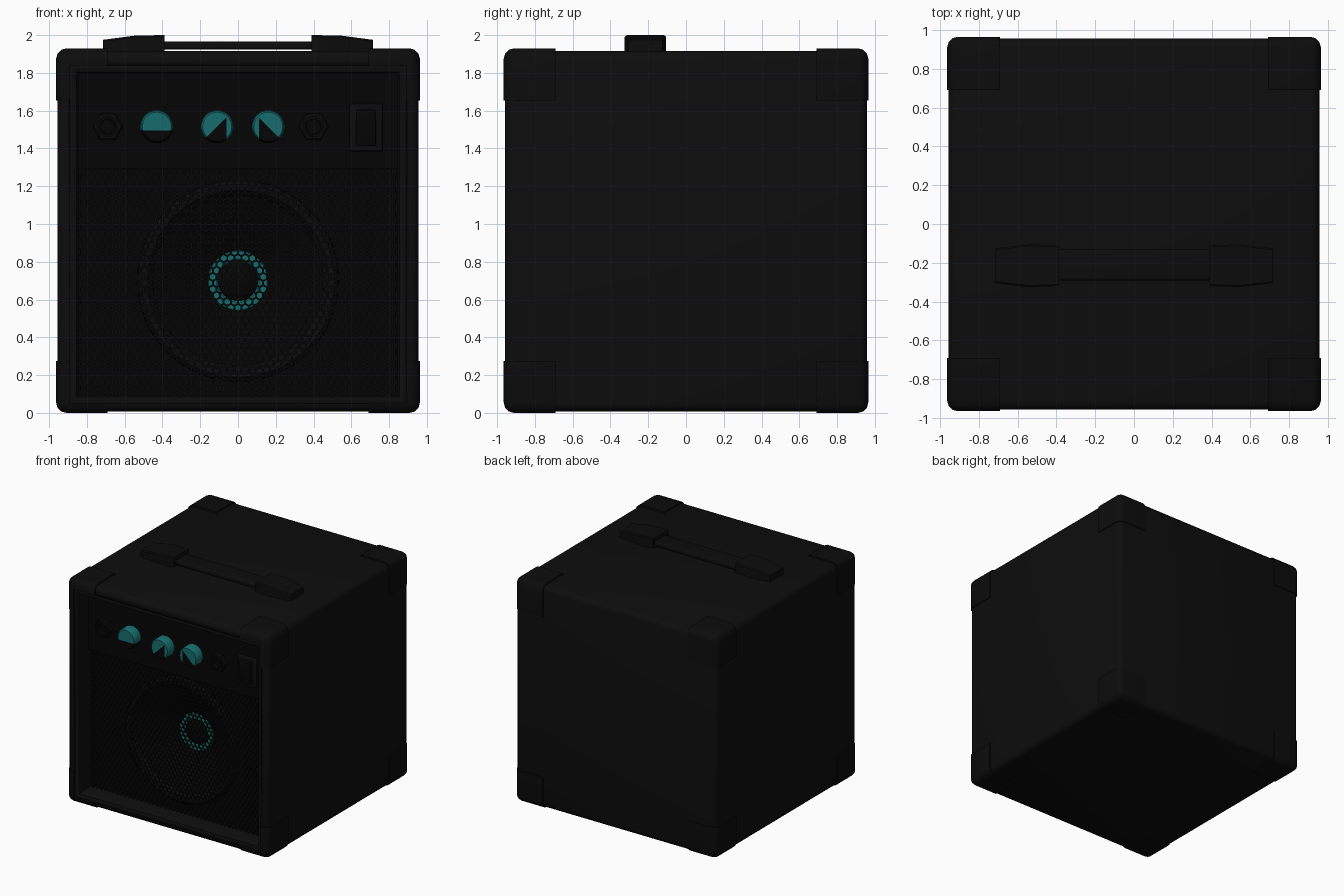
import bpy, bmesh, math
from mathutils import Vector

if "Cube" in bpy.data.objects:
    bpy.data.objects.remove(bpy.data.objects["Cube"])


def mat(name, r, g, b):
    m = bpy.data.materials.new(name)
    m.diffuse_color = (r, g, b, 1)
    m.use_nodes = True
    m.node_tree.nodes["Principled BSDF"].inputs["Base Color"].default_value = m.diffuse_color
    return m


VINYL = mat("vinyl_black", .004, .004, .004)
PLASTIC = mat("plastic_black", .0035, .0035, .0035)
PANEL = mat("panel_black", .0015, .0015, .0015)
GRILLE = mat("grille_black", .0025, .0025, .0025)
TEAL = mat("teal", .008, .15, .15)


def finish(bm, name, *mats, smooth=True):
    bmesh.ops.recalc_face_normals(bm, faces=bm.faces[:])
    me = bpy.data.meshes.new(name)
    bm.to_mesh(me)
    bm.free()
    ob = bpy.data.objects.new(name, me)
    bpy.context.collection.objects.link(ob)
    for m in mats:
        me.materials.append(m)
    bpy.ops.object.select_all(action='DESELECT')
    bpy.context.view_layer.objects.active = ob
    ob.select_set(True)
    if smooth:
        bpy.ops.object.shade_smooth_by_angle(angle=math.radians(35))
    return ob


def box(name, lo, hi, m, bevel=0, outer=None, seg=3):
    """Box from lo to hi; outer = only bevel the edges meeting that corner."""
    bm = bmesh.new()
    bmesh.ops.create_cube(bm, size=1)
    lo, hi = Vector(lo), Vector(hi)
    for v in bm.verts:
        v.co = Vector([(lo[i] + hi[i]) / 2 + v.co[i] * (hi[i] - lo[i]) for i in range(3)])
    if bevel:
        es = [e for e in bm.edges if outer is None
              or any((v.co - Vector(outer)).length < 1e-4 for v in e.verts)]
        bmesh.ops.bevel(bm, geom=es, offset=bevel, segments=seg, profile=.5, affect='EDGES')
    return finish(bm, name, m)


def lathe(name, profile, cx, cz, m, n=48, phase=0):
    """Revolve (radius, y) points about the y axis through cx, cz."""
    bm = bmesh.new()
    loops = []
    for r, y in profile:
        loops.append([bm.verts.new((cx + r * math.cos(phase + 2 * math.pi * i / n), y,
                                    cz + r * math.sin(phase + 2 * math.pi * i / n))) for i in range(n)])
    for a, b in zip(loops, loops[1:]):
        for i in range(n):
            bm.faces.new((a[i], a[i - 1], b[i - 1], b[i]))
    bmesh.ops.remove_doubles(bm, verts=bm.verts[:], dist=1e-5)
    return finish(bm, name, m)


def cut(ob, cutter):
    md = ob.modifiers.new("opening", 'BOOLEAN')
    md.operation, md.object, md.solver = 'DIFFERENCE', cutter, 'EXACT'
    bpy.context.view_layer.objects.active = ob
    bpy.ops.object.modifier_apply(modifier=md.name)


# Cabinet and corner guards, with the front opening cut out
cutter = box("opening_cutter", (-.89, -1.2, .05), (.89, -.45, 1.84), VINYL)
cutter.hide_render = True
cut(box("cabinet", (-.955, -.957, .008), (.955, .957, 1.917), VINYL, .045), cutter)
for sx in (-1, 1):
    for sy in (-1, 1):
        for top in (0, 1):
            o = Vector((sx * .963, sy * .965, 1.93 * top))
            i = Vector((sx * .69, sy * .69, 1.655 if top else .275))
            lo = [min(a, b) for a, b in zip(o, i)]
            hi = [max(a, b) for a, b in zip(o, i)]
            g = box("corner_guard", lo, hi, PLASTIC, .055, o)
            if sy < 0:
                cut(g, cutter)
bpy.data.objects.remove(cutter)

# Stepped trim lining the opening
bm = bmesh.new()
loops = []
for d, y in ((0, -.945), (.015, -.952), (.035, -.945), (.045, -.925), (.045, -.74)):
    x, z0, z1 = .89 - d, .05 + d, 1.84 - d
    loops.append([bm.verts.new(p) for p in ((-x, y, z0), (x, y, z0), (x, y, z1), (-x, y, z1))])
for a, b in zip(loops, loops[1:]):
    for i in range(4):
        bm.faces.new((a[i - 1], a[i], b[i], b[i - 1]))
finish(bm, "opening_trim", VINYL)

# Control panel
box("control_panel", (-.848, -.83, 1.29), (.848, -.72, 1.80), PANEL)

# Knobs: teal, with the faces inside every cutting plane left dark
KNOBS = (
    (-.43, [((0, -.02), (0, -1))]),
    (-.11, [((0, 0), (1, -1)), ((.05, 0), (-1, 0))]),
    (.16, [((0, 0), (-1, -1)), ((-.05, 0), (1, 0))]),
)
for kx, planes in KNOBS:
    c = Vector((kx, 0, 1.515))
    bm = bmesh.new()
    n = 32
    rings = [[bm.verts.new((kx + r * math.cos(2 * math.pi * i / n), y,
                            c.z + r * math.sin(2 * math.pi * i / n))) for i in range(n)]
             for r, y in ((.087, -.825), (.085, -.9), (.077, -.912))]
    for a, b in zip(rings, rings[1:]):
        for i in range(n):
            bm.faces.new((a[i], a[i - 1], b[i - 1], b[i]))
    bm.faces.new(rings[-1])
    cuts = [(c + Vector((p[0], 0, p[1])), Vector((q[0], 0, q[1]))) for p, q in planes]
    for co, no in cuts:
        bmesh.ops.bisect_plane(bm, geom=bm.verts[:] + bm.edges[:] + bm.faces[:],
                               plane_co=co, plane_no=no)
    for f in bm.faces:
        m = f.calc_center_median()
        f.material_index = int(all((m - co).dot(no) > 0 for co, no in cuts))
    finish(bm, "knob", TEAL, PANEL)

# Jack sockets: hex nut, collar and dark hole
for jx in (-.69, .40):
    lathe("jack_nut", [(.08, -.825), (.08, -.85), (.072, -.858), (.05, -.858)], jx, 1.515, PLASTIC, 6)
    lathe("jack_collar", [(.056, -.85), (.056, -.875), (.04, -.875), (.038, -.835), (0, -.835)],
          jx, 1.515, PANEL, 24)

# Power switch
box("switch_frame", (.59, -.85, 1.385), (.765, -.825, 1.635), PLASTIC, .008)
sw = box("switch_rocker", (.625, -.87, 1.415), (.73, -.84, 1.605), PANEL, .006)
for v in sw.data.vertices:  # tilt the rocker
    if v.co.y < -.855 and v.co.z > 1.5:
        v.co.y -= .02

# Speaker baffle with a round hole
SZ = .70
bm = bmesh.new()
n = 64
inner, outer = [], []
for i in range(n):
    c, s = math.cos(2 * math.pi * i / n), math.sin(2 * math.pi * i / n)
    k = max(abs(c), abs(s))
    inner.append(bm.verts.new((.48 * c, -.75, SZ + .48 * s)))
    outer.append(bm.verts.new((.848 * c / k, -.75, .69 + .605 * s / k)))
for i in range(n):
    bm.faces.new((inner[i - 1], inner[i], outer[i], outer[i - 1]))
finish(bm, "speaker_baffle", PANEL)

# Speaker: rolled surround, cone, teal ring and dust cap
lathe("speaker_surround", [(.535, -.75), (.53, -.775), (.51, -.79), (.48, -.785), (.46, -.765),
                           (.45, -.74)], 0, SZ, PLASTIC, 64)
lathe("speaker_cone", [(.48, -.75), (.45, -.74), (.3, -.65), (.155, -.56)], 0, SZ, PANEL, 64)
lathe("speaker_ring", [(.165, -.555), (.155, -.57), (.115, -.57), (.105, -.555)], 0, SZ, TEAL)
lathe("dust_cap", [(.108, -.555), (.09, -.575), (.05, -.592), (0, -.6)], 0, SZ, PANEL)

# Hexagonal mesh grille: every cell is a ring of six quads
bm = bmesh.new()
pitch = .038
R = pitch / math.sqrt(3)
x_max, z_min, z_max = .845, .095, 1.29
for row in range(int((z_max - z_min) / (1.5 * R)) + 1):
    cz = z_min + row * 1.5 * R
    for col in range(-22, 23):
        cx = (col + .5 * (row % 2)) * pitch
        if abs(cx) > x_max:
            continue
        rings = []
        for r in (R, R * .74):
            rings.append([bm.verts.new((
                max(-x_max, min(x_max, cx + r * math.sin(k * math.pi / 3))), -.80,
                max(z_min, min(z_max, cz + r * math.cos(k * math.pi / 3))))) for k in range(6)])
        a, b = rings
        for k in range(6):
            bm.faces.new((a[k - 1], a[k], b[k], b[k - 1]))
bmesh.ops.remove_doubles(bm, verts=bm.verts[:], dist=.0005)
bmesh.ops.dissolve_degenerate(bm, edges=bm.edges[:], dist=1e-5)
gr = finish(bm, "mesh_grille", GRILLE, smooth=False)
md = gr.modifiers.new("thickness", 'SOLIDIFY')
md.thickness, md.offset = .008, 0

# Carry handle: strap and two tapered end caps
box("handle_strap", (-.45, -.29, 1.925), (.45, -.13, 1.966), PLASTIC, .012)
for sx in (-1, 1):
    bm = bmesh.new()
    secs = []
    for x, w, top in ((.715, .09, 1.975), (.54, .11, 1.998), (.39, .105, 2.0)):
        secs.append([bm.verts.new((sx * x, -.215 + y, z)) for y, z in
                     ((-w, 1.91), (-w, top - .008), (-w + .008, top),
                      (w - .008, top), (w, top - .008), (w, 1.91))])
    for a, b in zip(secs, secs[1:]):
        for i in range(6):
            bm.faces.new((a[i - 1], a[i], b[i], b[i - 1]))
    bm.faces.new(secs[0])
    bm.faces.new(secs[-1])
    finish(bm, "handle_cap", PLASTIC)
